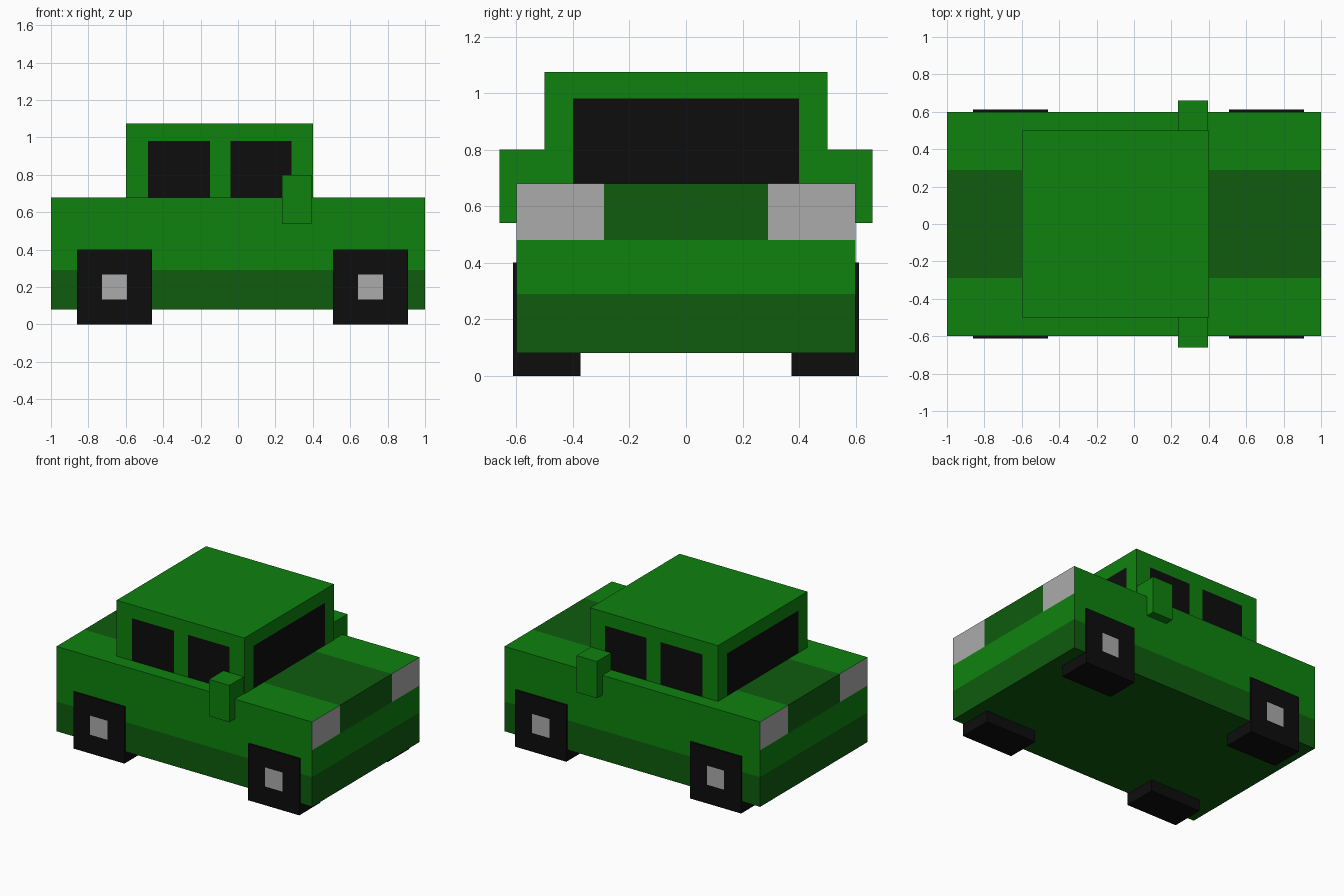
import bpy, bmesh
from mathutils import Vector

cube = bpy.data.objects.get("Cube")
if cube:
    bpy.data.objects.remove(cube, do_unlink=True)


def material(name, colour):
    mat = bpy.data.materials.new(name)
    mat.use_nodes = True
    mat.diffuse_color = (*colour, 1)
    bsdf = next(n for n in mat.node_tree.nodes if n.type == 'BSDF_PRINCIPLED')
    bsdf.inputs["Base Color"].default_value = (*colour, 1)
    return mat


GREEN, DARK, BLACK, GREY = range(4)
MATERIALS = [
    material("green paint", (0.0045, 0.223, 0.0045)),
    material("dark green trim", (0.0045, 0.107, 0.0045)),
    material("black rubber and glass", (0.004, 0.004, 0.004)),
    material("light grey", (0.407, 0.407, 0.407)),
]


def box(name, low, high, rule, cuts=()):
    """Box between two corners, cut along (axis, position), coloured by a rule."""
    low, high = Vector(low), Vector(high)
    bm = bmesh.new()
    bmesh.ops.create_cube(bm, size=1)
    for v in bm.verts:
        v.co = (low + high) / 2 + v.co * (high - low)
    for axis, position in cuts:
        normal = Vector((0, 0, 0))
        normal[axis] = 1
        bmesh.ops.bisect_plane(bm, geom=bm.verts[:] + bm.edges[:] + bm.faces[:],
                               plane_co=normal * position, plane_no=normal)
    bm.normal_update()
    for face in bm.faces:
        face.material_index = rule(face.calc_center_median(), face.normal)
    mesh = bpy.data.meshes.new(name)
    bm.to_mesh(mesh)
    bm.free()
    for mat in MATERIALS:
        mesh.materials.append(mat)
    obj = bpy.data.objects.new(name, mesh)
    bpy.context.collection.objects.link(obj)
    return obj


# Body with dark sill, centre stripe and corner lights
SILL, LAMP, STRIPE = 0.29, 0.48, 0.29


def body_rule(c, n):
    if c.z < SILL:
        return DARK
    if c.z > LAMP and abs(c.y) < STRIPE:
        return DARK
    if c.z > LAMP and abs(n.x) > 0.5:
        return GREY
    return GREEN


box("body", (-1, -0.6, 0.08), (1, 0.6, 0.68), body_rule,
    [(2, SILL), (2, LAMP), (1, -STRIPE), (1, STRIPE)])

# Cabin with windows on all four sides
SIDE_WINDOWS = [(-0.48, -0.15), (-0.04, 0.285)]
WINDOW_TOP, WINDSCREEN = 0.98, 0.4


def cabin_rule(c, n):
    if abs(n.z) > 0.5 or c.z > WINDOW_TOP:
        return GREEN
    if abs(n.x) > 0.5:
        glass = abs(c.y) < WINDSCREEN
    else:
        glass = any(a < c.x < b for a, b in SIDE_WINDOWS)
    return BLACK if glass else GREEN


box("cabin", (-0.6, -0.5, 0.68), (0.4, 0.5, 1.075), cabin_rule,
    [(0, x) for window in SIDE_WINDOWS for x in window]
    + [(1, -WINDSCREEN), (1, WINDSCREEN), (2, WINDOW_TOP)])

# Wheels with square hubs, and door mirrors, on both sides
WHEEL, HUB = 0.2, 0.0675
for side, label in ((-1, "near"), (1, "far")):
    for x, end in ((-0.66, "rear"), (0.708, "front")):
        def wheel_rule(c, n, x=x):
            hub = abs(c.x - x) < HUB and abs(c.z - WHEEL) < HUB
            return GREY if hub and n.y * side > 0.5 else BLACK

        y0, y1 = sorted((side * 0.374, side * 0.612))
        box(f"{end}_wheel_{label}", (x - WHEEL, y0, 0), (x + WHEEL, y1, 2 * WHEEL),
            wheel_rule, [(0, x - HUB), (0, x + HUB), (2, WHEEL - HUB), (2, WHEEL + HUB)])

    y0, y1 = sorted((side * 0.5, side * 0.66))
    box(f"mirror_{label}", (0.235, y0, 0.54), (0.395, y1, 0.8), lambda c, n: GREEN)
